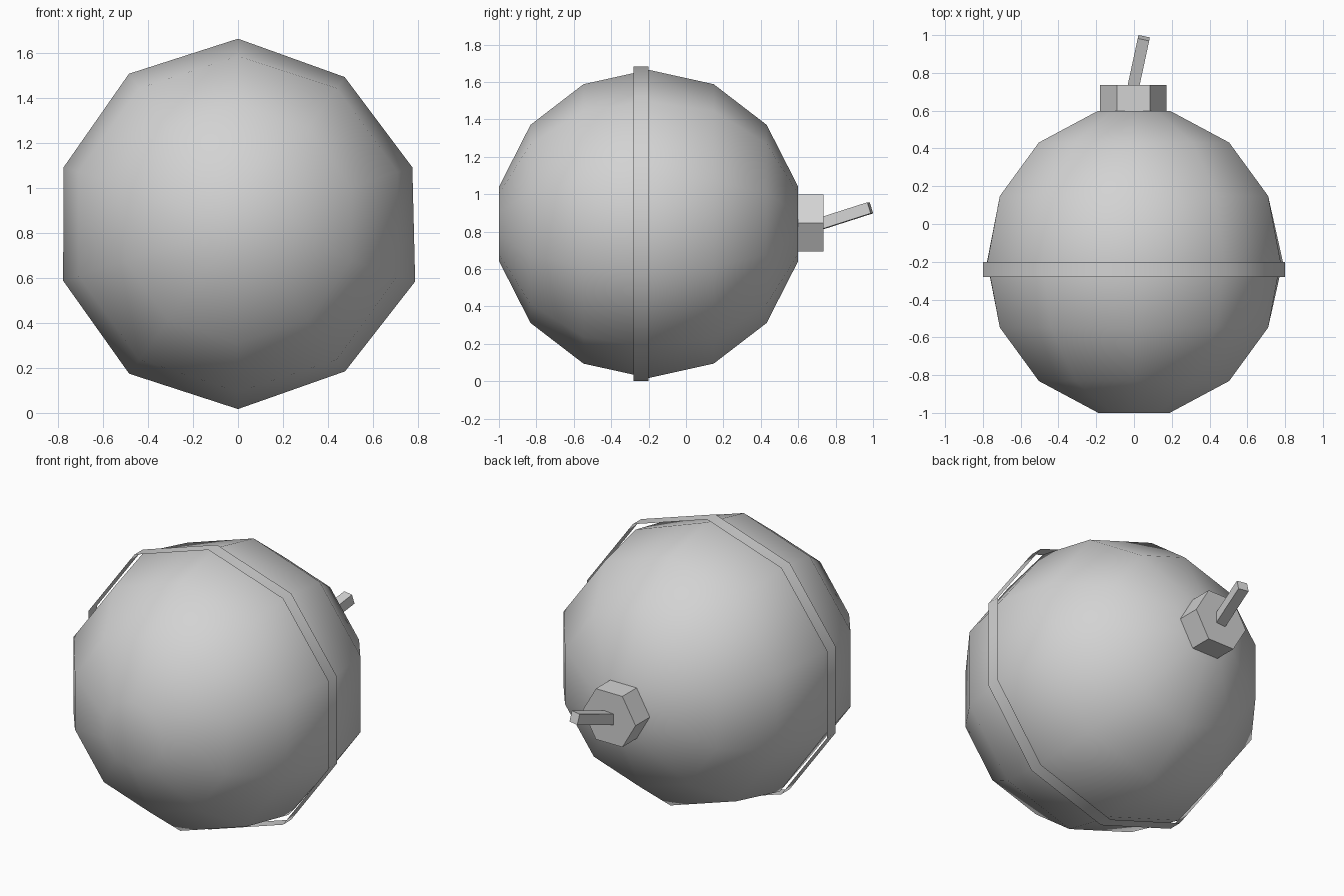
import bpy
import bmesh
from math import sin, cos, radians, tau
from mathutils import Vector

cube = bpy.data.objects.get("Cube")
if cube:
    bpy.data.objects.remove(cube, do_unlink=True)

CENTRE = Vector((0, -0.2, 0.841))
SIDES = 10

grey = bpy.data.materials.new("plain_grey")
grey.use_nodes = True
colour = (0.65, 0.65, 0.65, 1)
grey.diffuse_color = colour
grey.node_tree.nodes["Principled BSDF"].inputs["Base Color"].default_value = colour


def circle(bm, centre, radius, sides, offset=0.0, scales=None):
    """Loop of vertices around the y axis."""
    verts = []
    for i in range(sides):
        a = tau * i / sides + offset
        r = radius * (scales[i] if scales else 1)
        verts.append(bm.verts.new(centre + Vector((r * sin(a), 0, r * cos(a)))))
    return verts


def bridge(bm, loops):
    for a, b in zip(loops, loops[1:]):
        n = len(a)
        for i in range(n):
            j = (i + 1) % n
            bm.faces.new((a[i], a[j], b[j], b[i]))


def finish(name, bm, smooth=False):
    bmesh.ops.recalc_face_normals(bm, faces=bm.faces[:])
    for f in bm.faces:
        f.smooth = smooth
    mesh = bpy.data.meshes.new(name)
    bm.to_mesh(mesh)
    bm.free()
    mesh.materials.append(grey)
    obj = bpy.data.objects.new(name, mesh)
    bpy.context.collection.objects.link(obj)
    return obj


# Faceted round body, with a slightly uneven widest loop and flat ends
R = 0.824
uneven = [1, 0.98, 0.99, 1.006, 0.984, 1, 1, 0.993, 0.99, 1.002]
bm = bmesh.new()
loops = []
for lat in (-76, -50, -25, 0, 25, 50, 76):
    a = radians(lat)
    loops.append(circle(bm, CENTRE + Vector((0, R * sin(a), 0)), R * cos(a),
                        SIDES, scales=uneven if lat == 0 else None))
bridge(bm, loops)
bm.faces.new(loops[0])
bm.faces.new(loops[-1])
finish("body", bm, smooth=True)

# Thin open band around the middle
bm = bmesh.new()
bridge(bm, [circle(bm, CENTRE + Vector((0, y, 0)), 0.841, SIDES) for y in (-0.08, 0)])
finish("band", bm, smooth=True)

# Six-sided cap at the back
bm = bmesh.new()
loops = [circle(bm, Vector((-0.003, y, 0.846)), 0.176, 6, tau / 4) for y in (0.59, 0.735)]
bridge(bm, loops)
for loop in loops:
    bm.faces.new(loop)
finish("cap", bm)

# Square tilted fuse
start, end = Vector((-0.005, 0.72, 0.842)), Vector((0.052, 0.985, 0.927))
direction = end - start
bm = bmesh.new()
bmesh.ops.create_cube(bm, size=1)
bmesh.ops.scale(bm, vec=(0.062, direction.length, 0.062), verts=bm.verts[:])
fuse = finish("fuse", bm)
fuse.location = (start + end) / 2
fuse.rotation_mode = 'QUATERNION'
fuse.rotation_quaternion = direction.to_track_quat('Y', 'Z')
